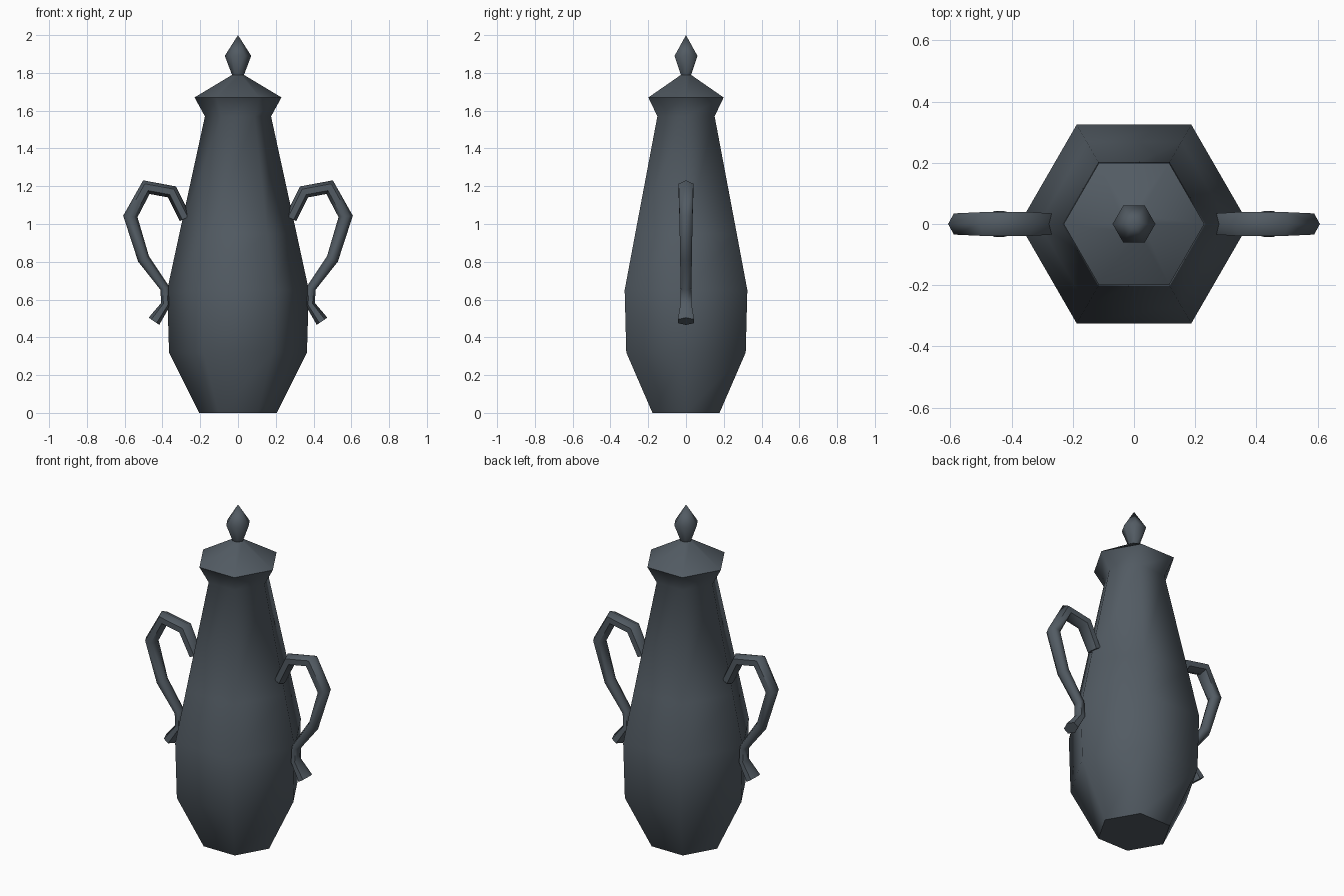
import bpy, bmesh, math
from mathutils import Vector

if "Cube" in bpy.data.objects:
    bpy.data.objects.remove(bpy.data.objects["Cube"], do_unlink=True)

SIDES = 6
slate = bpy.data.materials.new("dark slate")
slate.use_nodes = True
COLOUR = (0.085, 0.105, 0.125, 1)
slate.diffuse_color = COLOUR
slate.node_tree.nodes["Principled BSDF"].inputs["Base Color"].default_value = COLOUR


def loft(name, rings, sharp=65):
    """Skin a list of vertex rings, cap both ends and shade smooth."""
    bm = bmesh.new()
    loops = [[bm.verts.new(p) for p in ring] for ring in rings]
    for a, b in zip(loops, loops[1:]):
        for i in range(SIDES):
            j = (i + 1) % SIDES
            bm.faces.new((a[i], a[j], b[j], b[i]))
    bm.faces.new(loops[0][::-1])
    bm.faces.new(loops[-1])
    bmesh.ops.remove_doubles(bm, verts=bm.verts, dist=0.0005)
    bmesh.ops.recalc_face_normals(bm, faces=bm.faces)
    mesh = bpy.data.meshes.new(name)
    bm.to_mesh(mesh)
    bm.free()
    mesh.materials.append(slate)
    obj = bpy.data.objects.new(name, mesh)
    bpy.context.collection.objects.link(obj)
    bpy.ops.object.select_all(action="DESELECT")
    obj.select_set(True)
    bpy.context.view_layer.objects.active = obj
    bpy.ops.object.shade_smooth_by_angle(angle=math.radians(sharp))
    return obj


def angles():
    return [math.tau * i / SIDES for i in range(SIDES)]


def turned(name, profile, sharp=65):
    """Six-sided turned shape from (radius, height) pairs."""
    return loft(name, [[(r * math.cos(a), r * math.sin(a), z) for a in angles()]
                       for r, z in profile], sharp)


def handle(name, side):
    """Six-sided tapering tube; path rows are x, z, in-plane and y half widths."""
    path = [(0.28, 1.03, 0.032, 0.04), (0.35, 1.17, 0.036, 0.045),
            (0.485, 1.195, 0.04, 0.045), (0.57, 1.04, 0.038, 0.04),
            (0.50, 0.815, 0.032, 0.036), (0.387, 0.66, 0.025, 0.032),
            (0.383, 0.575, 0.025, 0.034), (0.445, 0.485, 0.034, 0.05)]
    points = [Vector((x, 0, z)) for x, z, _, _ in path]
    rings = []
    for i, (_, _, wide, deep) in enumerate(path):
        before = points[i] - points[max(i - 1, 0)]
        after = points[min(i + 1, len(path) - 1)] - points[i]
        t = (before.normalized() + after.normalized()).normalized()
        out = Vector((t.z, 0, -t.x))
        ring = [points[i] + out * wide * math.cos(a) + Vector((0, deep * math.sin(a), 0))
                for a in angles()]
        rings.append([(side * p.x, p.y, p.z) for p in ring])
    return loft(name, rings)


# Vessel with flared neck
turned("body", [(0.205, 0), (0.365, 0.32), (0.375, 0.65), (0.31, 0.95),
                (0.175, 1.57), (0.23, 1.67)])
# Sloping lid and pointed knob
turned("lid", [(0.23, 1.67), (0.03, 1.79)])
turned("finial", [(0.028, 1.78), (0.07, 1.89), (0.0001, 2.0)])
# Pair of handles
handle("left_handle", 1)
handle("right_handle", -1)
